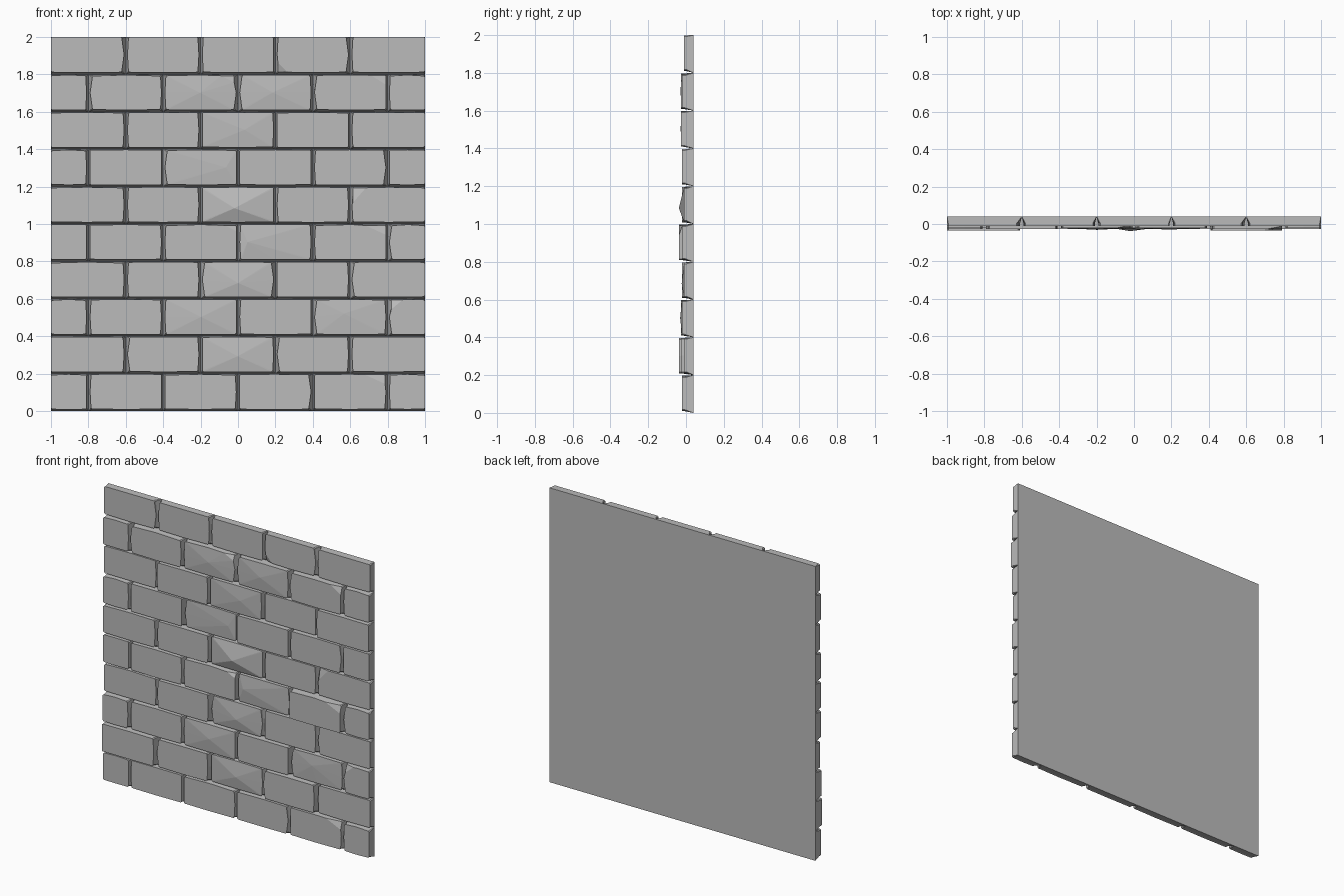
import bpy, bmesh, random

random.seed(4)
cube = bpy.data.objects.get("Cube")
if cube:
    bpy.data.objects.remove(cube)

stone = bpy.data.materials.new("grey stone")
stone.use_nodes = True
GREY = (0.5, 0.5, 0.5, 1)
stone.diffuse_color = GREY
stone.node_tree.nodes["Principled BSDF"].inputs["Base Color"].default_value = GREY

BACK, ROW, BRICK = 0.04, 0.2, 0.4
DEPTH = {"F": -0.010, "M": -0.021, "P": -0.027, "X": -0.036}  # flush to most proud
ROWS = ["MMMMMM", "XPFPF", "PMMMFM", "FMFFF", "MMMFXM",
        "MMFFF", "MMFMMM", "FPMFP", "MPMMPM", "FFFFF"]        # bottom to top
# Broken corners: corner 0 bottom left, 1 bottom right, 2 top right, 3 top left
CHIPS = {(0, 4): (2, 0.11, 0.05), (2, 5): (3, 0.06, 0.05), (4, 4): (2, 0.11, 0.05),
         (5, 4): (3, 0.07, 0.08), (8, 2): (2, 0.07, 0.035), (8, 4): (2, 0.08, 0.05),
         (9, 3): (0, 0.05, 0.05), (4, 2): (2, 0.06, 0.03)}
# Hewn faces: peak position across and up the brick, and how far it stands out
PEAKS = {(1, 2): (0.5, 0.45, 0.012), (2, 2): (0.5, 0.5, 0.010),
         (2, 4): (0.4, 0.6, 0.006), (3, 2): (0.5, 0.4, 0.013),
         (4, 3): (0.1, 0.5, 0.010), (5, 2): (0.45, 0.4, 0.028),
         (6, 2): (0.85, 0.5, 0.006), (7, 2): (0.6, 0.5, 0.008),
         (8, 2): (0.5, 0.5, 0.009), (8, 3): (0.45, 0.5, 0.009)}


def outline(x0, x1, z0, z1, cuts, bulge):
    """Outline with two points per corner and a bulged point on each side."""
    (ax, az), (bx, bz), (cx, cz), (dx, dz) = cuts
    xm, zm = (x0 + x1) / 2, (z0 + z1) / 2
    b, r, t, l = bulge
    return [(x0, z0 + az), (x0 + ax, z0), (xm, z0 - b),
            (x1 - bx, z0), (x1, z0 + bz), (x1 + r, zm),
            (x1, z1 - cz), (x1 - cx, z1), (xm, z1 + t),
            (x0 + dx, z1), (x0, z1 - dz), (x0 - l, zm)]


def add_brick(bm, row, col, x0, x1):
    z0, z1 = row * ROW, (row + 1) * ROW
    front = DEPTH[ROWS[row][col]]
    # Worn sides, straight at the ends of the wall
    end_l, end_r = x0 < -0.99, x1 > 0.99
    bulge = [random.uniform(0, 0.003), 0 if end_r else random.choice((0, 0.005, 0.012)),
             random.uniform(0, 0.006), 0 if end_l else random.choice((0, 0.005, 0.012))]
    fx0 = x0 + (0.001 if end_l else 0.009 + bulge[3])
    fx1 = x1 - (0.001 if end_r else 0.009 + bulge[1])
    fz0 = z0 + 0.009 + bulge[0]
    fz1 = z1 - (0.001 if row == len(ROWS) - 1 else 0.003 + bulge[2])
    if row == len(ROWS) - 1:
        bulge[2] = 0
    small = [(0.006, 0.006)] * 4
    cuts = list(small)
    if (row, col) in CHIPS:
        corner, cx, cz = CHIPS[row, col]
        cuts[corner] = (cx, cz)
    rings = [(BACK - 0.002, outline(x0, x1, z0, z1, [(0.001, 0.001)] * 4, [0] * 4)),
             (front + 0.014, outline(fx0, fx1, fz0, fz1, small, bulge)),
             (front, outline(fx0, fx1, fz0, fz1, cuts, bulge))]
    loops = [[bm.verts.new((x, y, z)) for x, z in pts] for y, pts in rings]
    n = len(loops[0])
    for rear, fore in zip(loops, loops[1:]):
        for i in range(n):
            j = (i + 1) % n
            bm.faces.new((rear[i], rear[j], fore[j], fore[i]))
    # Front is flat or rises to a peak
    if (row, col) in PEAKS:
        u, v, out = PEAKS[row, col]
        peak = bm.verts.new((fx0 + u * (fx1 - fx0), max(front - out, -BACK),
                             fz0 + v * (fz1 - fz0)))
        for i in range(n):
            bm.faces.new((loops[-1][i], loops[-1][(i + 1) % n], peak))
    else:
        bm.faces.new(loops[-1])


def finish(name, bm):
    bmesh.ops.recalc_face_normals(bm, faces=bm.faces)
    mesh = bpy.data.meshes.new(name)
    bm.to_mesh(mesh)
    bm.free()
    mesh.materials.append(stone)
    bpy.context.collection.objects.link(bpy.data.objects.new(name, mesh))


# Courses of bricks, every other one shifted by half a brick
for row, kinds in enumerate(ROWS):
    bm = bmesh.new()
    start = -1 - (BRICK / 2 if len(kinds) == 6 else 0)
    for col in range(len(kinds)):
        left = start + col * BRICK
        add_brick(bm, row, col, max(left, -1), min(left + BRICK, 1))
    finish(f"brick_course_{row + 1}", bm)

# Flat backing
bm = bmesh.new()
bmesh.ops.create_cube(bm, size=1)
for v in bm.verts:
    v.co = (v.co.x * 2, BACK - 0.001 + v.co.y * 0.002, v.co.z * 2 + 1)
finish("wall_backing", bm)
